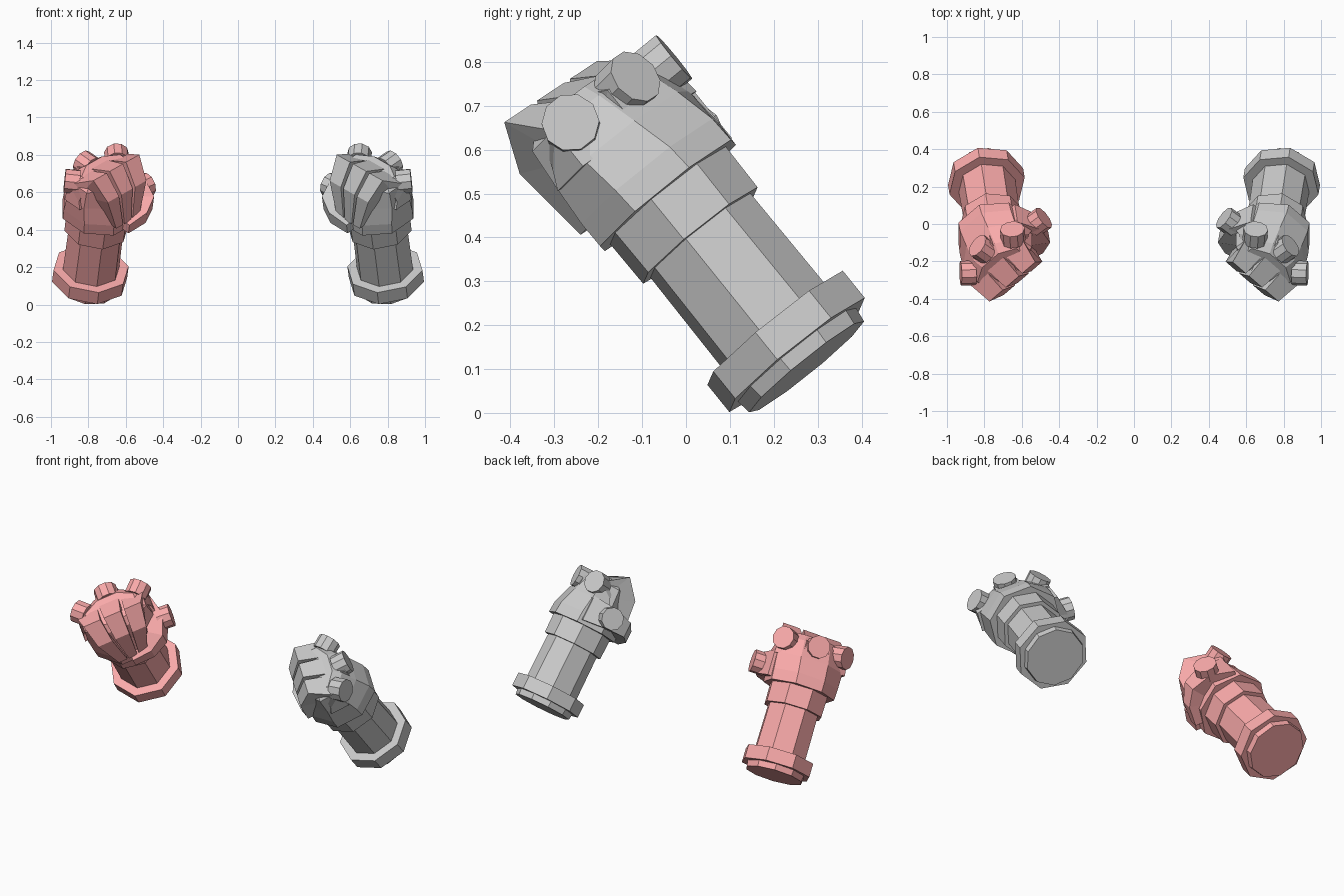
import bpy, bmesh, math
from mathutils import Vector

if "Cube" in bpy.data.objects:
    bpy.data.objects.remove(bpy.data.objects["Cube"])

# Glove frame: axis runs up the forearm, side runs along the knuckles, back is the back of the hand
base = Vector((0.797, 0.275, 0.105))
axis = Vector((-0.1, -0.627, 0.775)).normalized()
side = Vector((0.70, -0.575, -0.425))
side = (side - axis * side.dot(axis)).normalized()
back = axis.cross(side)

pink = bpy.data.materials.new("pink")
pink.diffuse_color = (0.95, 0.40, 0.40, 1)
pink.use_nodes = True
pink.node_tree.nodes["Principled BSDF"].inputs["Base Color"].default_value = pink.diffuse_color


def to_world(p):
    return base + side * p[0] + back * p[1] + axis * p[2]


def loft(name, rings):
    """Skin a list of equal-sized rings, cap the ends, and make the mirrored pink twin."""
    for sign, label in ((1, "right"), (-1, "left")):
        bm = bmesh.new()
        loops = []
        for ring in rings:
            pts = [to_world(p) for p in ring]
            loops.append([bm.verts.new((p.x * sign, p.y, p.z)) for p in pts])
        n = len(rings[0])
        for a, b in zip(loops, loops[1:]):
            for i in range(n):
                j = (i + 1) % n
                bm.faces.new((a[i], a[j], b[j], b[i]))
        bm.faces.new(loops[0])
        bm.faces.new(loops[-1])
        bmesh.ops.recalc_face_normals(bm, faces=bm.faces)
        mesh = bpy.data.meshes.new(f"{label}_{name}")
        bm.to_mesh(mesh)
        bm.free()
        obj = bpy.data.objects.new(f"{label}_{name}", mesh)
        bpy.context.collection.objects.link(obj)
        if sign < 0:
            mesh.materials.append(pink)


def oval(t, rl, rn, cl=0, cn=0, n=8, phase=34):
    angles = [math.radians(phase + 360 * i / n) for i in range(n)]
    return [(cl + rl * math.cos(a), cn + rn * math.sin(a), t) for a in angles]


# Forearm: base plate, collar, tube and wrist cuff
loft("base_plate", [oval(0, 0.168, 0.168, n=10), oval(0.05, 0.175, 0.175, n=10)])
loft("collar", [oval(0.035, 0.206, 0.206), oval(0.115, 0.206, 0.206)])
loft("forearm", [oval(0.10, 0.155, 0.155), oval(0.40, 0.152, 0.152)])
loft("wrist_cuff", [oval(0.387, 0.174, 0.174), oval(0.51, 0.176, 0.176)])

# Palm and back of the hand
loft("hand", [oval(t, rl, rn, cl, cn, 8, 22.5) for t, rl, rn, cl, cn in (
    (0.505, 0.208, 0.208, 0, 0),
    (0.57, 0.212, 0.202, 0, 0),
    (0.67, 0.216, 0.165, 0, 0),
    (0.77, 0.205, 0.130, 0, -0.01),
    (0.81, 0.16, 0.09, 0, -0.01))])

# Three curled fingers: outer (n, t), inner (n, t), half width, fan offset, drop of the outer fingers
stations = (
    ((0.140, 0.66), (0.00, 0.66), 0.076, 0.140, 0.05),
    ((0.132, 0.765), (0.02, 0.70), 0.068, 0.140, 0.05),
    ((-0.085, 0.865), (-0.03, 0.76), 0.051, 0.125, 0.0),
    ((-0.180, 0.760), (-0.08, 0.72), 0.043, 0.105, 0.0),
    ((-0.212, 0.570), (-0.10, 0.57), 0.026, 0.062, 0.0))
for k, label in ((-1, "index"), (0, "middle"), (1, "outer")):
    rings = []
    for o, i, w, fan, drop in stations:
        c, d = k * fan, drop * abs(k)
        tilt = d * 0.5 * k
        rings.append([(c - w, o[0] - d + tilt, o[1]), (c + w, o[0] - d - tilt, o[1]),
                      (c + w, i[0] - d, i[1]), (c - w, i[0] - d, i[1])])
    loft(f"{label}_finger", rings)

# Thumb folded across the palm: outer (l, n), inner (l, n), centre height, half height
thumb = (
    ((-0.215, 0.06), (-0.10, 0.06), 0.60, 0.075),
    ((-0.25, -0.08), (-0.15, -0.05), 0.60, 0.062),
    ((-0.205, -0.20), (-0.13, -0.14), 0.59, 0.045),
    ((-0.11, -0.245), (-0.09, -0.16), 0.565, 0.035),
    ((0.01, -0.235), (0.01, -0.15), 0.54, 0.028))
loft("thumb", [[(*o, t - h), (*o, t + h), (*i, t + h), (*i, t - h)] for o, i, t, h in thumb])

# Round studs on the knuckles: outer centre and direction angle around the forearm axis
for name, c, deg in (("index_stud", (-0.20, 0.095, 0.75), 132),
                     ("middle_stud", (0, 0.162, 0.752), 90),
                     ("outer_stud", (0.193, 0.10, 0.755), 48),
                     ("thumb_stud", (-0.288, -0.078, 0.60), 185)):
    d = Vector((math.cos(math.radians(deg)), math.sin(math.radians(deg)), 0))
    u, v, c = Vector((-d.y, d.x, 0)), Vector((0, 0, 1)), Vector(c)
    loft(name, [[c - d * depth + (u * math.cos(a) + v * math.sin(a)) * 0.066
                 for a in [math.tau * i / 10 for i in range(10)]] for depth in (0.08, 0)])
